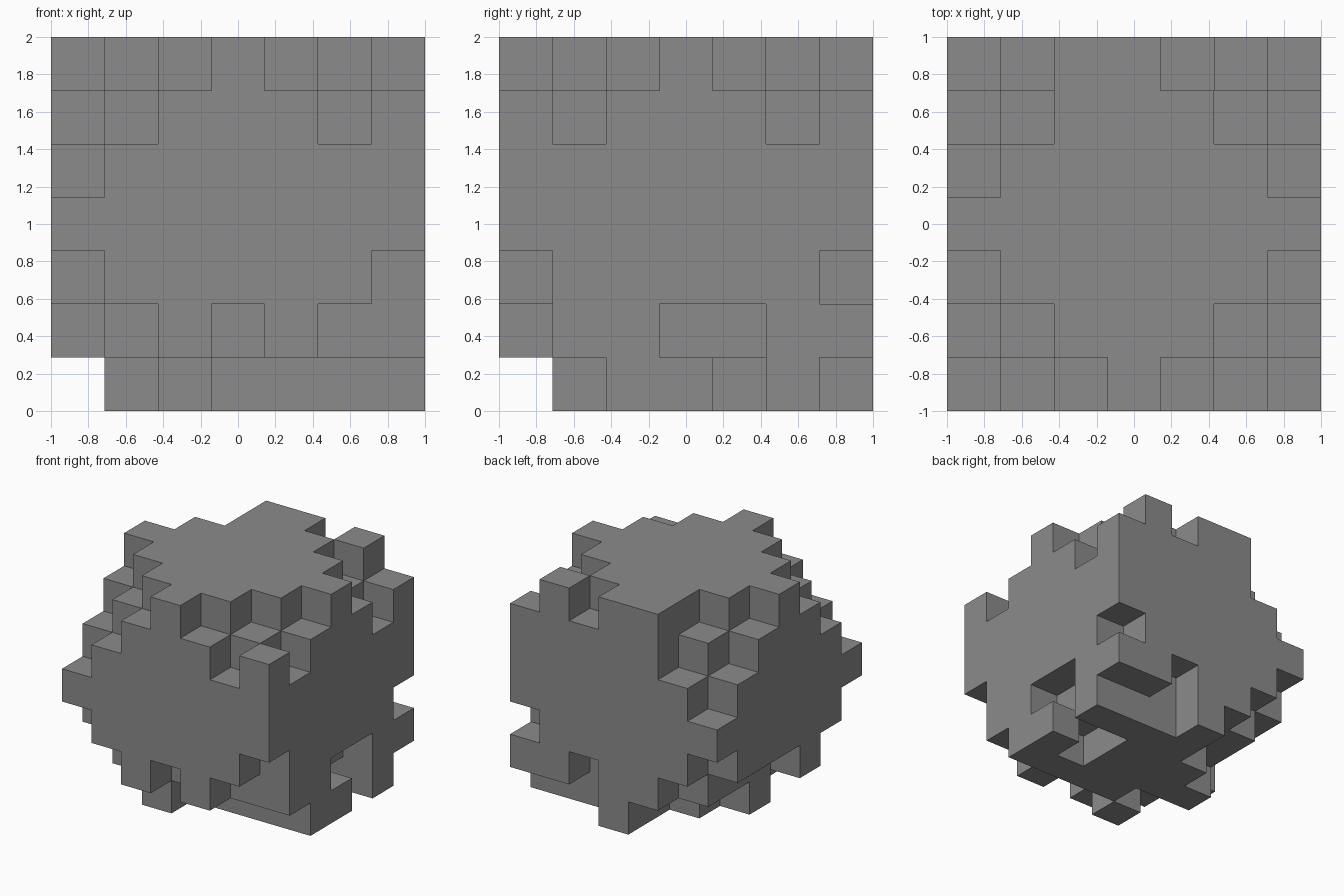
import bpy
import bmesh
from mathutils import Vector

if "Cube" in bpy.data.objects:
    bpy.data.objects.remove(bpy.data.objects["Cube"], do_unlink=True)

N = 7
CELL = 2 / N
FULL = "#######"
WIDE = ".#####."

# Block plans, bottom layer first; rows run front to back, columns along +x
LAYERS = [
    [".......", "..#....", "...####", ".####.#", "..###..", "...####", "...#..."],
    ["..#.#..", ".######", FULL, WIDE, WIDE, ".######", "..##.##"],
    [WIDE] + [FULL] * 5 + [WIDE],
    [FULL] * N,
    [".######"] + [FULL] * 5 + [".######"],
    ["..###.#", WIDE, FULL, FULL, FULL, WIDE, "..#####"],
    ["...#...", "..###..", WIDE, FULL, WIDE, "..###..", "..##.#."],
]

cells = {(i, j, k)
         for k, layer in enumerate(LAYERS)
         for j, row in enumerate(layer)
         for i, mark in enumerate(row) if mark == "#"}


def grey_material():
    mat = bpy.data.materials.new("plain grey")
    colour = (0.26, 0.26, 0.26, 1)
    mat.use_nodes = True
    mat.diffuse_color = colour
    mat.node_tree.nodes["Principled BSDF"].inputs["Base Color"].default_value = colour
    return mat


def add_face(bm, cell, axis, sign):
    """One outward square on the given side of a block."""
    normal, u, v = Vector(), Vector(), Vector()
    normal[axis] = sign
    u[(axis + 1) % 3] = 1
    v[(axis + 2) % 3] = sign
    centre = Vector(cell) + Vector((0.5, 0.5, 0.5)) + normal / 2
    corners = [centre + (a * u + b * v) / 2
               for a, b in ((-1, -1), (1, -1), (1, 1), (-1, 1))]
    bm.faces.new([bm.verts.new(c * CELL - Vector((1, 1, 0))) for c in corners])


# Blocky body: only sides without a neighbouring block get a face
bm = bmesh.new()
for cell in sorted(cells):
    for axis in range(3):
        for sign in (-1, 1):
            beside = list(cell)
            beside[axis] += sign
            if tuple(beside) not in cells:
                add_face(bm, cell, axis, sign)
bmesh.ops.remove_doubles(bm, verts=bm.verts[:], dist=0.001)

mesh = bpy.data.meshes.new("block_body")
bm.to_mesh(mesh)
bm.free()
mesh.materials.append(grey_material())
body = bpy.data.objects.new("block_body", mesh)
bpy.context.collection.objects.link(body)
